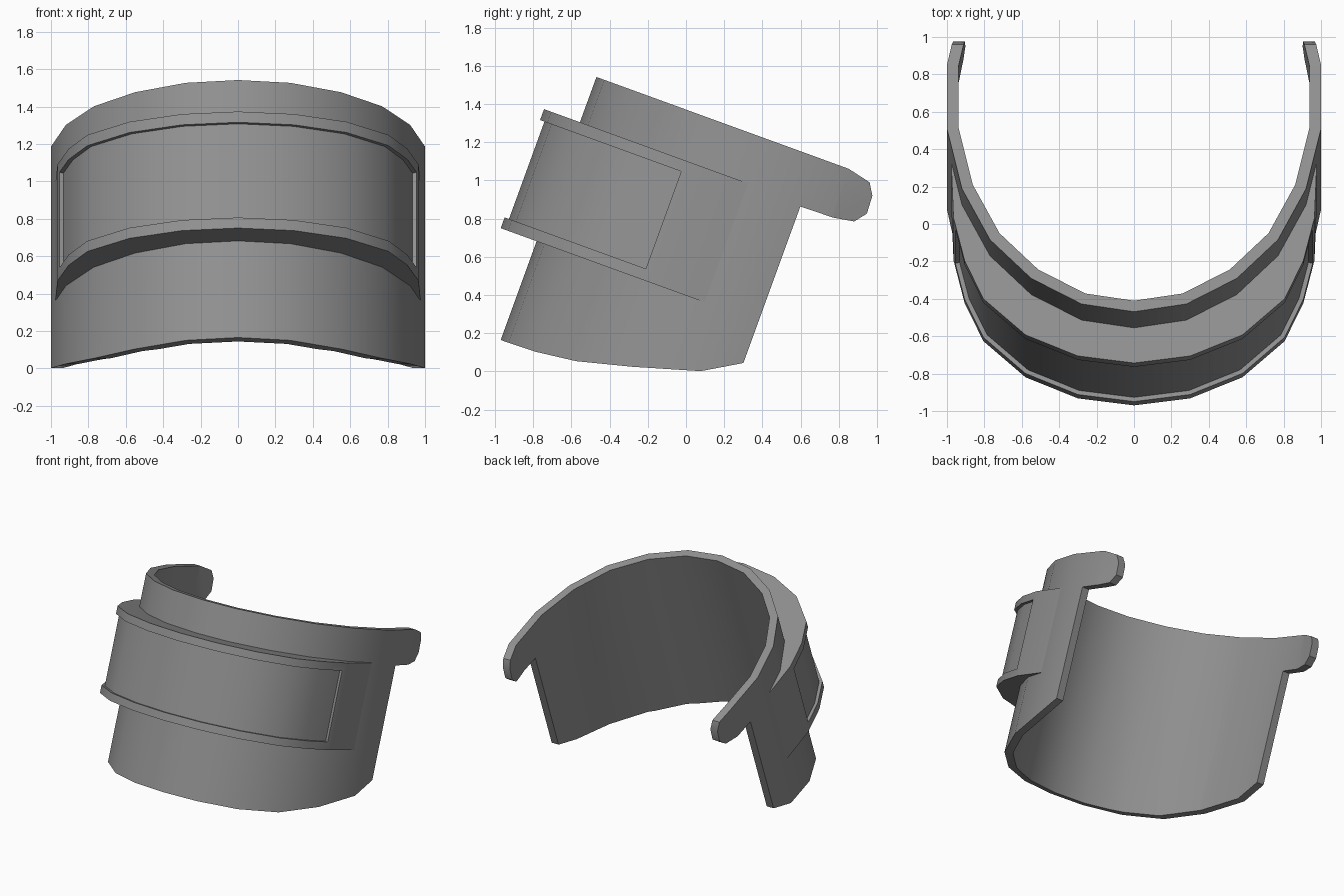
import bpy, bmesh, math
from mathutils import Matrix, Vector

if "Cube" in bpy.data.objects:
    bpy.data.objects.remove(bpy.data.objects["Cube"])

# One plain grey for the whole visor
GREY = (0.28, 0.28, 0.28, 1)
mat = bpy.data.materials.new("plain_grey")
mat.use_nodes = True
mat.diffuse_color = GREY
mat.node_tree.nodes["Principled BSDF"].inputs["Base Color"].default_value = GREY

# Parts are built upright, then tipped back onto the floor
TILT = Matrix.Translation((0, -0.97, 0.165)) @ Matrix.Rotation(math.radians(-20), 4, 'X')


def mirrored(half):
    """Full left-right path from its half that starts on the centre line."""
    return [Vector((-x, y)) for x, y in reversed(half[1:])] + [Vector(p) for p in half]


def offset(path, dist):
    """Mitred copy of an open path, moved outward by dist."""
    dirs = [(b - a).normalized() for a, b in zip(path, path[1:])]
    normals = [Vector((d.y, -d.x)) for d in dirs]
    result = []
    for i, p in enumerate(path):
        n1, n2 = normals[max(i - 1, 0)], normals[min(i, len(normals) - 1)]
        result.append(p + (n1 + n2) * dist / (1 + n1.dot(n2)))
    return result


def prism(name, start, end):
    """Solid between two matching closed loops."""
    bm = bmesh.new()
    a = [bm.verts.new(p) for p in start]
    b = [bm.verts.new(p) for p in end]
    bm.faces.new(a)
    bm.faces.new(b[::-1])
    for i in range(len(a)):
        j = (i + 1) % len(a)
        bm.faces.new((a[i], b[i], b[j], a[j]))
    bmesh.ops.recalc_face_normals(bm, faces=bm.faces)
    mesh = bpy.data.meshes.new(name)
    bm.to_mesh(mesh)
    bm.free()
    mesh.materials.append(mat)
    obj = bpy.data.objects.new(name, mesh)
    bpy.context.collection.objects.link(obj)
    return obj


def upright(name, loop, low, high):
    return prism(name, [(p.x, p.y, low) for p in loop], [(p.x, p.y, high) for p in loop])


def finish(obj, cutter, operation):
    """Cut the part, smooth it and tip it into place."""
    mod = obj.modifiers.new("cut", 'BOOLEAN')
    mod.operation, mod.solver, mod.object = operation, 'EXACT', cutter
    bpy.ops.object.select_all(action='DESELECT')
    bpy.context.view_layer.objects.active = obj
    obj.select_set(True)
    bpy.ops.object.modifier_apply(modifier=mod.name)
    bpy.data.objects.remove(cutter)
    obj.data.transform(TILT)
    bpy.ops.object.shade_smooth_by_angle(angle=math.radians(30))


# Curved shell, trimmed by its side outline with the rear ear lobes
shell_half = [(0, 0), (.28, .044), (.55, .19), (.77, .41), (.92, .70),
              (1, 1.04), (1, 1.405), (.958, 1.61)]
shell_path = mirrored(shell_half)
shell = upright("visor_shell", shell_path + offset(shell_path, -.062)[::-1], -.1, 1.6)
outline = [(-.1, 0), (.044, 0), (.19, .004), (.41, .031), (.70, .105), (1.04, .205),
           (1.235, .321), (1.235, 1.193), (1.417, 1.197), (1.527, 1.216),
           (1.575, 1.277), (1.57, 1.375), (1.532, 1.436), (1.405, 1.465), (-.1, 1.465)]
trim = prism("trim_cutter", [(-1.2, y, z) for y, z in outline],
             [(1.2, y, z) for y, z in outline])
finish(shell, trim, 'INTERSECT')

# Raised band wrapped round the front, its back buried in the shell
band_half = [(0, -.2), (.3, -.16), (.58, -.04), (.805, .165), (.905, .38),
             (.965, .625), (.977, .935)]
band_path = mirrored(band_half)
buried = offset(mirrored(shell_half[:5]), -.03)
band = upright("raised_band", band_path + buried[::-1], .55, 1.213)

# Shallow window recess that leaves a rim on every side
window_path = mirrored(band_half[:5] + [(.956, .586)])
recess = upright("window_cutter",
                 offset(window_path, .1) + offset(window_path, -.024)[::-1], .61, 1.152)
finish(band, recess, 'DIFFERENCE')
